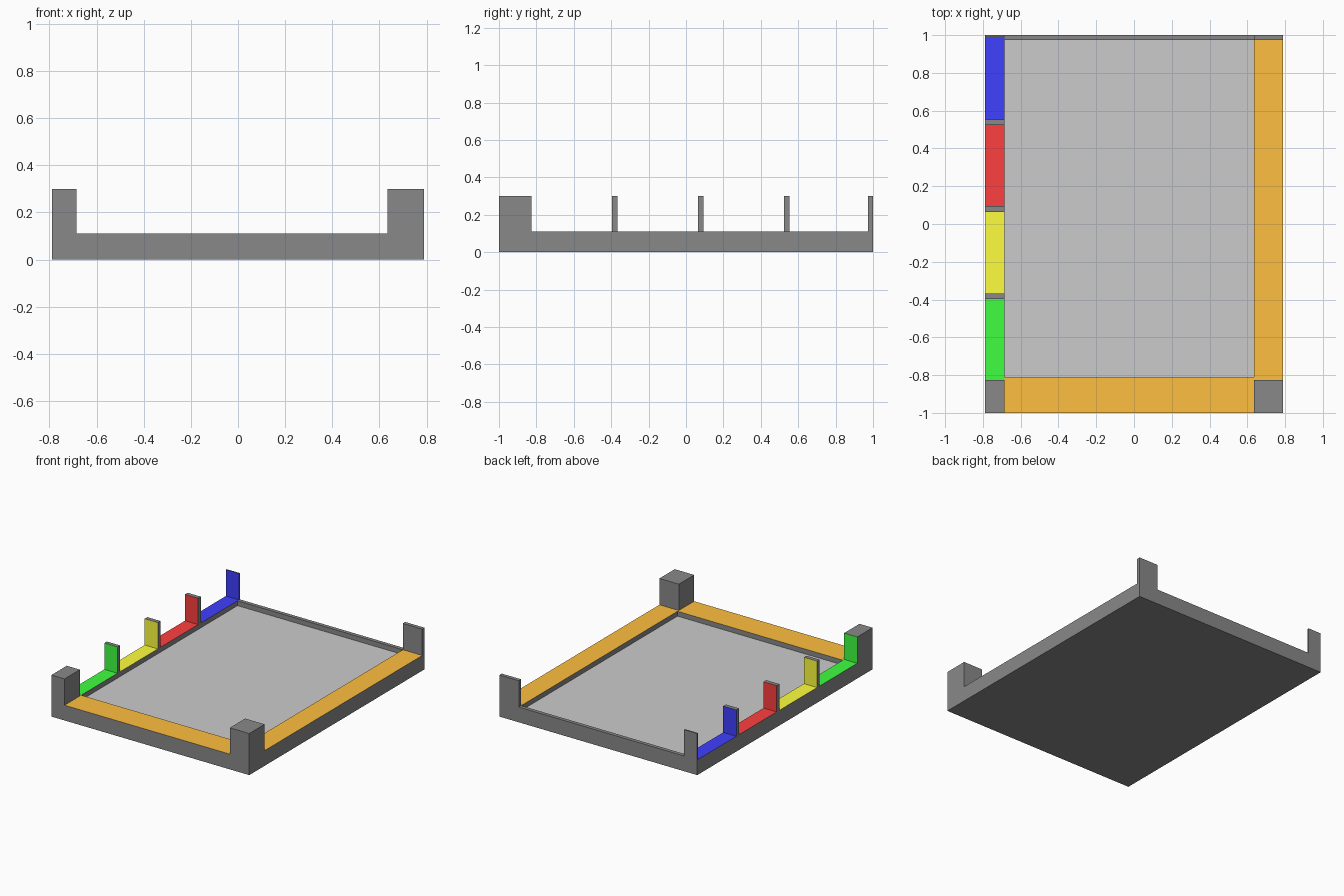
import bpy

if "Cube" in bpy.data.objects:
    bpy.data.objects.remove(bpy.data.objects["Cube"])

# Main dimensions
XO, YO = 0.79, 1.0                       # outer half sizes
XL, XR, YF, YB = -0.685, 0.635, -0.81, 0.973   # recess edges
FLOOR, RIM, TOP = 0.075, 0.11, 0.30
POST_F = -0.825                          # back of the front corner posts


def material(name, rgb):
    m = bpy.data.materials.new(name)
    m.diffuse_color = (*rgb, 1)
    m.use_nodes = True
    m.node_tree.nodes["Principled BSDF"].inputs["Base Color"].default_value = m.diffuse_color
    return m


DARK = material("charcoal", (0.25, 0.25, 0.25))
ORANGE = material("orange", (1.0, 0.52, 0.05))
COLOURS = {
    "green": (0.05, 1.0, 0.05),
    "yellow": (1.0, 1.0, 0.05),
    "red": (1.0, 0.05, 0.05),
    "blue": (0.05, 0.05, 1.0),
}


def make(name, verts, faces, mat=None):
    me = bpy.data.meshes.new(name)
    me.from_pydata(verts, [], faces)
    if mat:
        me.materials.append(mat)
    ob = bpy.data.objects.new(name, me)
    bpy.context.collection.objects.link(ob)
    return ob


def rect(x0, x1, y0, y1, z):
    return [(x0, y0, z), (x1, y0, z), (x1, y1, z), (x0, y1, z)]


def panel(name, x0, x1, y0, y1, z, mat=None):
    return make(name, rect(x0, x1, y0, y1, z), [(0, 1, 2, 3)], mat)


def post(name, x0, x1, y0, y1, skip=""):
    """Upright standing on the rim; faces lined by a colour slot are skipped."""
    faces = {"top": (4, 5, 6, 7), "front": (0, 1, 5, 4), "right": (1, 2, 6, 5),
             "back": (2, 3, 7, 6), "left": (3, 0, 4, 7)}
    verts = rect(x0, x1, y0, y1, RIM) + rect(x0, x1, y0, y1, TOP)
    return make(name, verts, [f for k, f in faces.items() if k not in skip.split()], DARK)


def slot(name, y0, y1, mat):
    """U-shaped coloured lining between two uprights on the left rail."""
    profile = [(y0, TOP), (y0, RIM), (y1, RIM), (y1, TOP)]
    verts = [(x, y, z) for y, z in profile for x in (-XO, XL)]
    faces = [(2 * i, 2 * i + 1, 2 * i + 3, 2 * i + 2) for i in range(3)]
    return make(name, verts, faces, mat)


# Tray shell: underside, outer sides and recess walls
shell = (rect(-XO, XO, -YO, YO, 0) + rect(-XO, XO, -YO, YO, RIM)
         + rect(XL, XR, YF, YB, FLOOR) + rect(XL, XR, YF, YB, RIM))
walls = [(3, 2, 1, 0)]
for i in range(4):
    j = (i + 1) % 4
    walls += [(i, j, 4 + j, 4 + i), (8 + j, 8 + i, 12 + i, 12 + j)]
make("tray_shell", shell, walls, DARK)

# Recessed floor and rim tops
panel("tray_floor", XL, XR, YF, YB, FLOOR)
panel("front_rim", XL, XR, -YO, YF, RIM, ORANGE)
panel("right_rim", XR, XO, POST_F, YB, RIM, ORANGE)
panel("back_rim", XL, XR, YB, YO, RIM, DARK)

# Corner posts
post("front_left_post", -XO, XL, -YO, POST_F, "back")
post("front_right_post", XR, XO, -YO, POST_F)
post("back_right_post", XR, XO, YB, YO)
post("back_left_post", -XO, XL, 0.99, YO, "front")

# Coloured slots with dividers between them
dividers = [(-0.396, -0.367), (0.064, 0.094), (0.524, 0.554)]
starts = [POST_F] + [d[1] for d in dividers]
ends = [d[0] for d in dividers] + [0.99]
for (name, rgb), y0, y1 in zip(COLOURS.items(), starts, ends):
    slot(name + "_slot", y0, y1, material(name, rgb))
for n, (y0, y1) in enumerate(dividers, 1):
    post(f"divider_{n}", -XO, XL, y0, y1, "front back")
